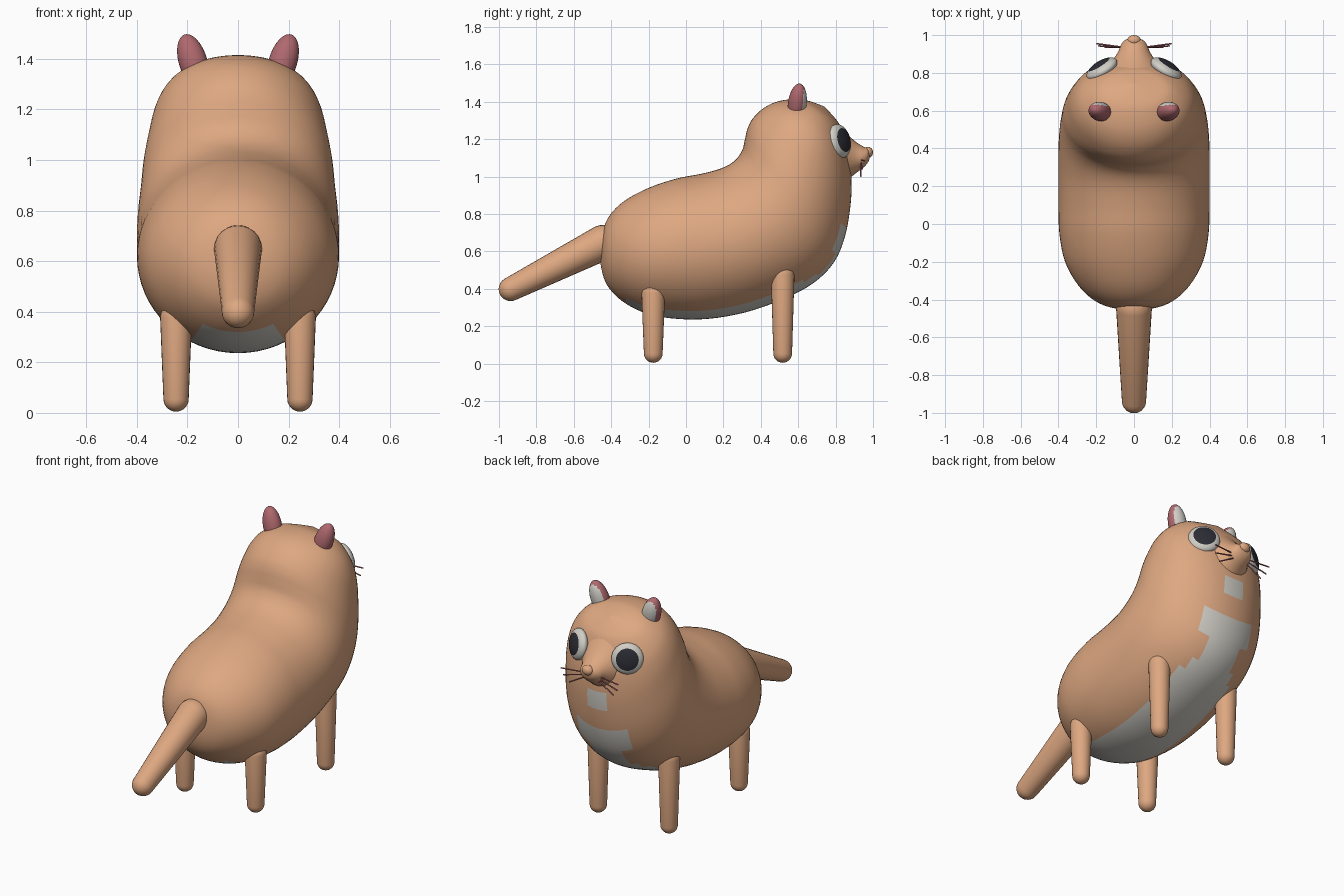
import bpy, bmesh, math
from mathutils import Vector, Matrix

if "Cube" in bpy.data.objects:
    bpy.data.objects.remove(bpy.data.objects["Cube"])


def material(name, rgb):
    m = bpy.data.materials.new(name)
    m.diffuse_color = (*rgb, 1)
    m.use_nodes = True
    m.node_tree.nodes["Principled BSDF"].inputs["Base Color"].default_value = m.diffuse_color
    return m


FUR = material("tan fur", (0.73, 0.39, 0.22))
PALE = material("pale grey", (0.64, 0.62, 0.57))
PINK = material("dusky pink", (0.43, 0.14, 0.155))
DARK = material("pupil dark", (0.025, 0.026, 0.035))


def finish(name, bm, mats):
    bmesh.ops.remove_doubles(bm, verts=bm.verts[:], dist=0.0005)
    bmesh.ops.recalc_face_normals(bm, faces=bm.faces[:])
    for f in bm.faces:
        f.smooth = True
    me = bpy.data.meshes.new(name)
    bm.to_mesh(me)
    bm.free()
    for m in mats:
        me.materials.append(m)
    ob = bpy.data.objects.new(name, me)
    bpy.context.collection.objects.link(ob)
    return ob


def spline(a, b, c, d, t):
    return [0.5 * (2 * q + (r - p) * t + (2 * p - 5 * q + 4 * r - s) * t * t
                   + (3 * q - p - 3 * r + s) * t ** 3) for p, q, r, s in zip(a, b, c, d)]


def loft(name, rings, mats, rule=None, segs=64, steps=4):
    """Elliptical rings: (low y, low z, high y, high z, half width)."""
    bm = bmesh.new()
    last = len(rings) - 1
    rows = []
    for k in range(last * steps + 1):
        i, t = min(k // steps, last - 1), 0
        t = k / steps - i
        y0, z0, y1, z1, w = spline(rings[max(i - 1, 0)], rings[i], rings[i + 1],
                                   rings[min(i + 2, last)], t)
        row = []
        for s in range(segs):
            a = 2 * math.pi * s / segs
            c = (1 + math.cos(a)) / 2
            row.append(bm.verts.new((max(w, 0) * math.sin(a), y1 + (y0 - y1) * c,
                                     z1 + (z0 - z1) * c)))
        rows.append(row)
    for k in range(len(rows) - 1):
        for s in range(segs):
            n = (s + 1) % segs
            f = bm.faces.new((rows[k][s], rows[k][n], rows[k + 1][n], rows[k + 1][s]))
            if rule:
                ang = (s + 0.5) * 360 / segs
                f.material_index = rule((k + 0.5) / steps, min(ang, 360 - ang))
    return finish(name, bm, mats)


def capsule(name, p0, p1, r0, r1, mat, segs=24):
    """Tapered round-ended limb whose ends touch p0 and p1."""
    p0, p1 = Vector(p0), Vector(p1)
    length = (p1 - p0).length
    prof = [(r0 * math.sin(i * math.pi / 12), r0 * (1 - math.cos(i * math.pi / 12)))
            for i in range(7)]
    prof += [(r1 * math.cos(i * math.pi / 12), length - r1 * (1 - math.sin(i * math.pi / 12)))
             for i in range(7)]
    bm = bmesh.new()
    rows = [[bm.verts.new((r * math.cos(2 * math.pi * s / segs),
                           r * math.sin(2 * math.pi * s / segs), z))
             for s in range(segs)] for r, z in prof]
    for a, b in zip(rows, rows[1:]):
        for s in range(segs):
            n = (s + 1) % segs
            bm.faces.new((a[s], a[n], b[n], b[s]))
    rot = (p1 - p0).to_track_quat('Z', 'Y').to_matrix().to_4x4()
    bm.transform(Matrix.Translation(p0) @ rot)
    return finish(name, bm, [mat])


def ellipsoid(name, centre, radii, rot, mats, rule=None, u=32, v=24):
    bm = bmesh.new()
    bmesh.ops.create_uvsphere(bm, u_segments=u, v_segments=v, radius=1)
    if rule:
        for f in bm.faces:
            f.material_index = rule(f.calc_center_median())
    bm.transform(Matrix.Translation(centre) @ rot @ Matrix.Diagonal((*radii, 1)))
    return finish(name, bm, mats)


# Body and head: one loft from rump to crown, pale patches stepped along the belly
BODY = [
    (-0.46, 0.55, -0.46, 0.55, 0),
    (-0.44, 0.46, -0.445, 0.70, 0.12),
    (-0.40, 0.39, -0.41, 0.79, 0.21),
    (-0.32, 0.32, -0.33, 0.87, 0.295),
    (-0.20, 0.265, -0.20, 0.94, 0.365),
    (-0.05, 0.24, -0.05, 0.99, 0.395),
    (0.12, 0.24, 0.08, 1.015, 0.40),
    (0.32, 0.275, 0.19, 1.045, 0.40),
    (0.52, 0.345, 0.26, 1.085, 0.40),
    (0.68, 0.43, 0.30, 1.14, 0.395),
    (0.79, 0.54, 0.315, 1.20, 0.385),
    (0.85, 0.68, 0.33, 1.26, 0.375),
    (0.88, 0.85, 0.36, 1.315, 0.355),
    (0.885, 1.00, 0.42, 1.37, 0.33),
    (0.87, 1.13, 0.50, 1.405, 0.285),
    (0.83, 1.26, 0.60, 1.415, 0.20),
    (0.795, 1.315, 0.667, 1.402, 0.11),
    (0.74, 1.375, 0.74, 1.375, 0),
]
PATCHES = [(3, 8.75, 29), (8.75, 9.25, 23), (9.25, 10.25, 17),
           (10.25, 11.25, 29), (12, 12.75, 12)]


def belly(u, ang):
    return int(any(a < u < b and ang < lim for a, b, lim in PATCHES))


loft("body", BODY, [FUR, PALE], belly)

# Muzzle and nose
loft("muzzle", [
    (0.80, 0.95, 0.80, 1.30, 0.17),
    (0.87, 0.99, 0.86, 1.23, 0.115),
    (0.91, 1.02, 0.91, 1.185, 0.085),
    (0.95, 1.05, 0.95, 1.16, 0.068),
    (0.975, 1.08, 0.975, 1.15, 0.045),
    (0.985, 1.115, 0.985, 1.115, 0),
], [FUR], segs=32)
ellipsoid("nose", (0, 0.972, 1.13), (0.036, 0.028, 0.03), Matrix(), [FUR], u=20, v=12)

# Tail
capsule("tail", (0, -0.36, 0.69), (0, -0.995, 0.37), 0.095, 0.064, FUR)

for side, s in (("left", -1), ("right", 1)):
    # Legs
    for part, y, top in (("back_leg", -0.175, 0.44), ("front_leg", 0.517, 0.54)):
        capsule(f"{part}_{side}", (s * 0.245, y, 0.005), (s * 0.245, y, top), 0.05, 0.063, FUR)
    # Eyes: flattened balls with a dark pupil cap
    rot = Vector((s * 0.52, 0.83, 0.2)).to_track_quat('Z', 'Y').to_matrix().to_4x4()
    ellipsoid(f"eye_{side}", (s * 0.17, 0.82, 1.19), (0.092, 0.092, 0.042), rot, [PALE, DARK],
              lambda c: int(c.z > 0 and math.hypot(c.x, c.y) < 0.67))
    # Ears: pink shell with a pale front
    ellipsoid(f"ear_{side}", (s * 0.178, 0.595, 1.39), (0.056, 0.05, 0.112),
              Matrix.Rotation(s * 0.3, 4, 'Y') @ Matrix.Rotation(-0.12, 4, 'X'),
              [PINK, PALE], lambda c: int(c.y > 0.5))
    # Whiskers
    for i, tip in enumerate(((0.20, 0.955, 1.085), (0.19, 0.943, 1.04), (0.155, 0.935, 1.0))):
        capsule(f"whisker_{side}_{i + 1}", (s * 0.05, 0.935, 1.09 - 0.015 * i),
                (s * tip[0], tip[1], tip[2]), 0.004, 0.004, PINK, segs=8)
